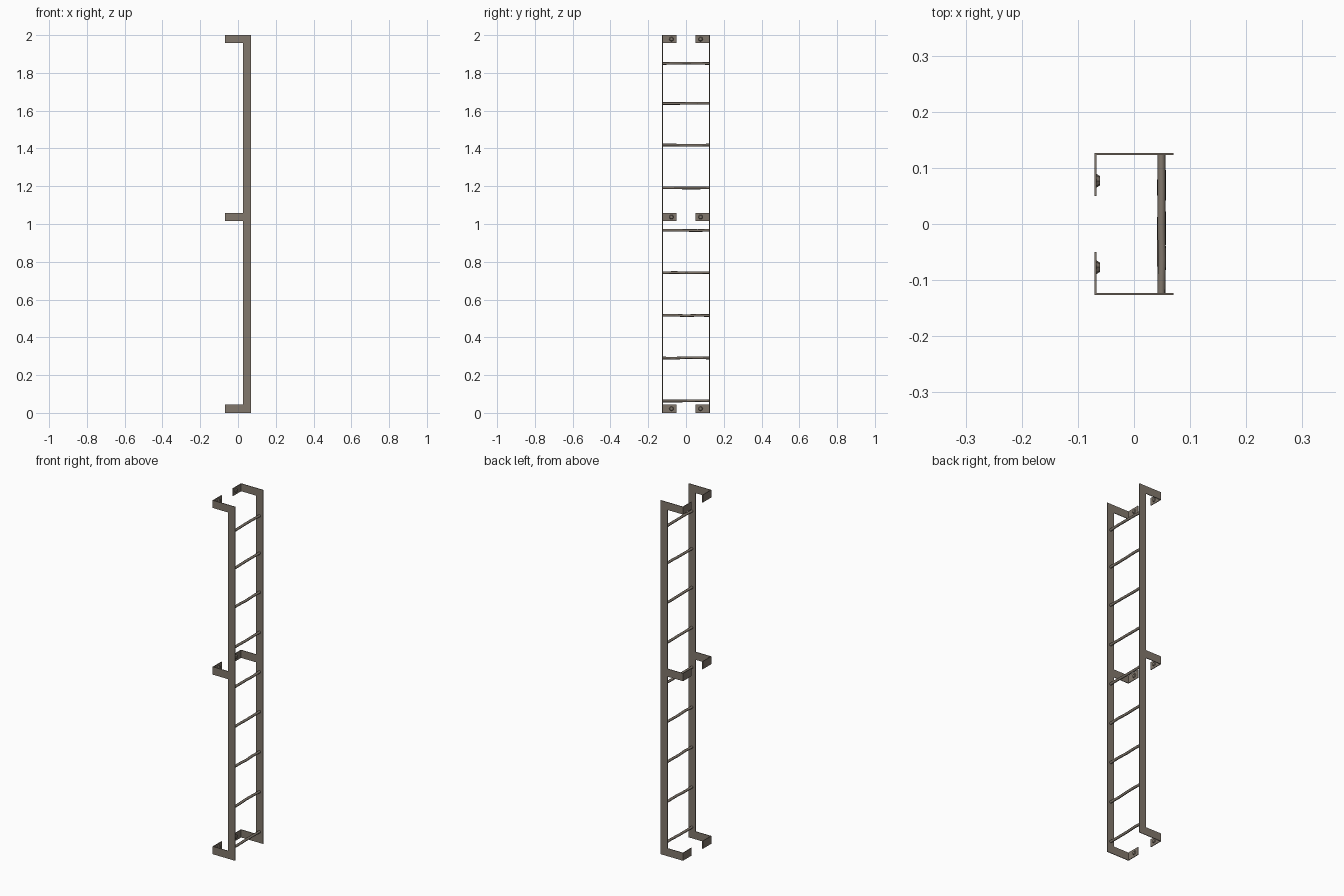
import bpy, bmesh, math, random
from mathutils import Vector, Matrix

if "Cube" in bpy.data.objects:
    bpy.data.objects.remove(bpy.data.objects["Cube"])

random.seed(4)
steel = bpy.data.materials.new("weathered steel")
steel.diffuse_color = (0.22, 0.185, 0.15, 1)
steel.use_nodes = True
steel.node_tree.nodes["Principled BSDF"].inputs["Base Color"].default_value = steel.diffuse_color

T = 0.0035      # plate thickness
YO = 0.1265     # outer half width
XB, XR, XF = -0.07, 0.027, 0.07   # wall flange, rail back edge, rail front edge


def finish(name, bm, smooth=False):
    bmesh.ops.recalc_face_normals(bm, faces=bm.faces)
    me = bpy.data.meshes.new(name)
    bm.to_mesh(me)
    bm.free()
    me.materials.append(steel)
    ob = bpy.data.objects.new(name, me)
    bpy.context.collection.objects.link(ob)
    if smooth:
        bpy.context.view_layer.objects.active = ob
        ob.select_set(True)
        bpy.ops.object.shade_smooth_by_angle(angle=math.radians(50))
        ob.select_set(False)
    return ob


def extrude_profile(name, pts, z0, z1):
    """Plan outline (x, y) raised from z0 to z1."""
    bm = bmesh.new()
    face = bm.faces.new([bm.verts.new((x, y, z0)) for x, y in pts])
    up = bmesh.ops.extrude_face_region(bm, geom=[face])["geom"]
    bmesh.ops.translate(bm, vec=(0, 0, z1 - z0),
                        verts=[v for v in up if isinstance(v, bmesh.types.BMVert)])
    return finish(name, bm)


def bolt(name, y, z):
    """Six-sided tapered head on the wall flange."""
    bm = bmesh.new()
    rot = Matrix.Rotation(math.pi / 2, 4, 'Y')
    bmesh.ops.create_cone(bm, cap_ends=True, segments=8, radius1=0.0125, radius2=0.0085,
                          depth=0.006,
                          matrix=Matrix.Translation((XB + T + 0.0025, y, z)) @ rot)
    return finish(name, bm)


def rung(name, z):
    """Round bar with slight wear bends along its length."""
    bm = bmesh.new()
    sides, r, rings = 8, 0.007, []
    for i in range(5):
        y = -YO + T / 2 + (2 * YO - T) * i / 4
        wob = 0.002 if 0 < i < 4 else 0.001
        c = Vector((0.049 + random.uniform(-wob, wob) * 0.5, y,
                    z + random.uniform(-wob, wob)))
        rings.append([bm.verts.new(c + Vector((r * math.cos(a), 0, r * math.sin(a))))
                      for a in (2 * math.pi * k / sides for k in range(sides))])
    for a, b in zip(rings, rings[1:]):
        for k in range(sides):
            n = (k + 1) % sides
            bm.faces.new((a[k], a[n], b[n], b[k]))
    bm.faces.new(rings[0])
    bm.faces.new(rings[-1])
    return finish(name, bm, True)


for side, s in (("left", -1), ("right", 1)):
    yo, yi = s * YO, s * (YO - T)
    # Side rails
    extrude_profile(f"{side}_rail", [(XR, yi), (XF, yi), (XF, yo), (XR, yo)], 0, 2)
    # Wall brackets with in-turned flanges, and their bolts
    for level, z0 in (("bottom", 0.0), ("middle", 1.015), ("top", 1.957)):
        z1 = 2.0 if level == "top" else z0 + 0.044
        extrude_profile(f"{side}_{level}_bracket",
                        [(XR, yo), (XB, yo), (XB, s * 0.05), (XB + T, s * 0.05),
                         (XB + T, yi), (XR, yi)], z0, z1)
        bolt(f"{side}_{level}_bolt", s * 0.077, (z0 + z1) / 2)

# Rungs
for i, z in enumerate((0.064, 0.291, 0.516, 0.742, 0.967, 1.192, 1.418, 1.638, 1.85)):
    rung(f"rung_{i + 1}", z)
